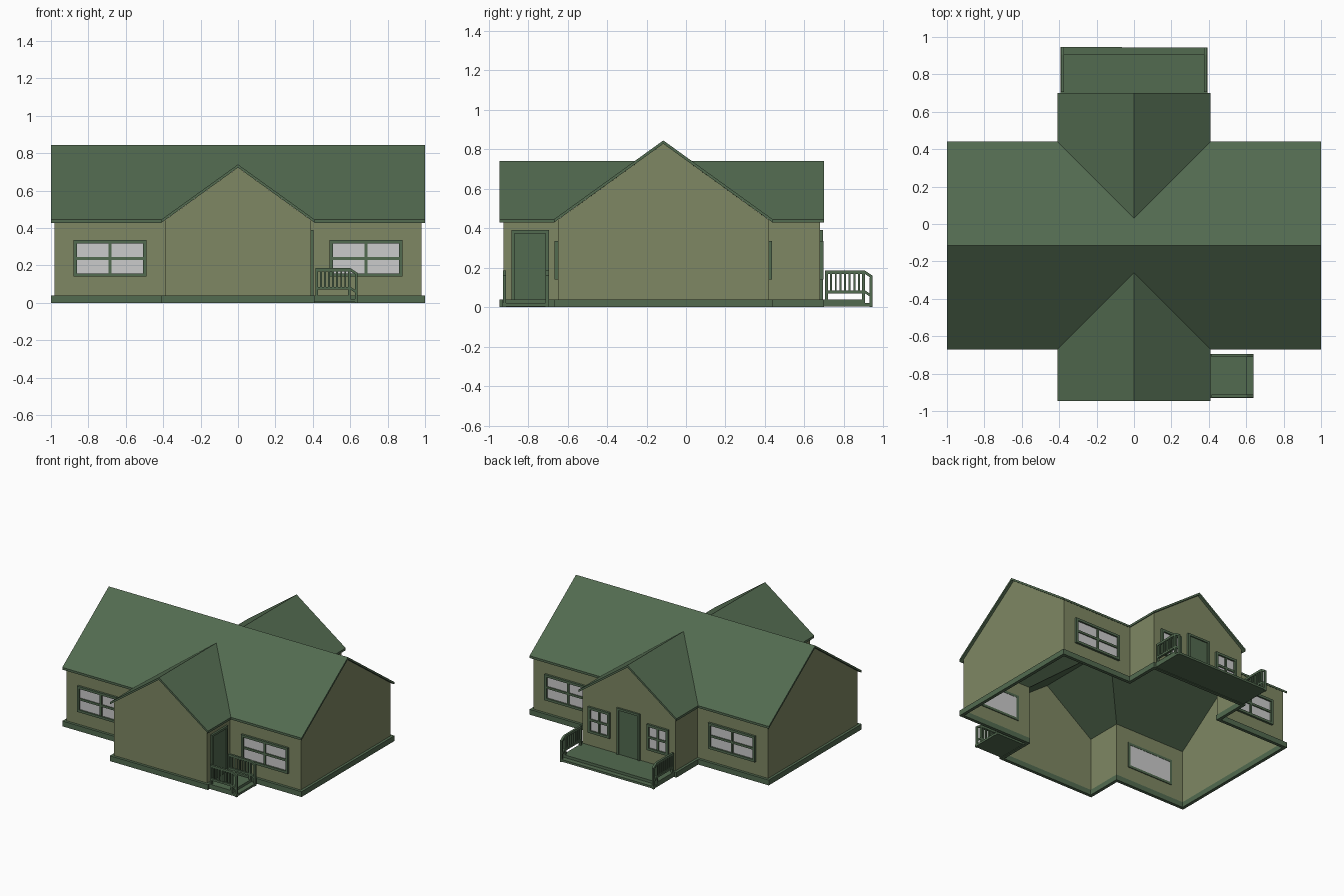
import bpy, bmesh
from math import pi
from mathutils import Matrix

if "Cube" in bpy.data.objects:
    bpy.data.objects.remove(bpy.data.objects["Cube"])


def material(name, rgb):
    m = bpy.data.materials.new(name)
    m.diffuse_color = (*rgb, 1)
    m.use_nodes = True
    m.node_tree.nodes["Principled BSDF"].inputs["Base Color"].default_value = m.diffuse_color
    return m


GREEN = material("green_trim", (0.085, 0.145, 0.08))
SAGE = material("sage_wall", (0.21, 0.245, 0.125))


def finish(name, bm, mat, matrix=None):
    me = bpy.data.meshes.new(name)
    bm.to_mesh(me)
    bm.free()
    if mat:
        me.materials.append(mat)
    ob = bpy.data.objects.new(name, me)
    if matrix:
        ob.matrix_world = matrix
    bpy.context.collection.objects.link(ob)
    return ob


def boxes(name, items, mat, matrix):
    """Boxes (x0, x1, y0, y1, z0, z1[, drop at y0]); local -y faces outward."""
    bm = bmesh.new()
    for x0, x1, y0, y1, z0, z1, *drop in items:
        for v in bmesh.ops.create_cube(bm, size=1)["verts"]:
            outer = v.co.y < 0
            v.co.x = x0 if v.co.x < 0 else x1
            v.co.z = z0 if v.co.z < 0 else z1
            v.co.y = y0 if outer else y1
            if drop and outer:
                v.co.z -= drop[0]
    return finish(name, bm, mat, matrix)


def place(x, y, angle=0):
    return Matrix.Translation((x, y, 0)) @ Matrix.Rotation(angle, 4, 'Z')


# Cross-shaped plan
W, F2, F1, RIDGE, B1, B2 = 0.41, -0.945, -0.67, -0.115, 0.44, 0.70
EAVE, TOP, WING_TOP, T = 0.445, 0.845, 0.74, 0.017


def outline(o):
    w, e, f2, f1, b1, b2 = W - o, 1 - o, F2 + o, F1 + o, B1 - o, B2 - o
    return [(-w, f2), (w, f2), (w, f1), (e, f1), (e, b1), (w, b1),
            (w, b2), (-w, b2), (-w, b1), (-e, b1), (-e, f1), (-w, f1)]


# Walls: every third side is a gable end
bm = bmesh.new()
pts = outline(0.02)
for i, (a, b) in enumerate(zip(pts, pts[1:] + pts[:1])):
    h = EAVE - T + 0.014
    poly = [(*a, 0), (*b, 0), (*b, h)]
    if i % 3 == 0:
        apex = WING_TOP if i % 6 == 0 else TOP
        poly.append(((a[0] + b[0]) / 2, (a[1] + b[1]) / 2, apex - T))
    poly.append((*a, h))
    bm.faces.new([bm.verts.new(p) for p in poly])
bmesh.ops.remove_doubles(bm, verts=bm.verts, dist=1e-5)
finish("walls", bm, SAGE)

# Base trim ring around the foot of the walls
bm = bmesh.new()
loops = [[bm.verts.new((*p, z)) for p in outline(o)]
         for o, z in ((0, 0), (0, 0.04), (0.024, 0.04), (0.024, 0))]
for k in range(4):
    A, B = loops[k], loops[(k + 1) % 4]
    for i in range(12):
        j = (i + 1) % 12
        bm.faces.new((A[i], A[j], B[j], B[i]))
bmesh.ops.recalc_face_normals(bm, faces=bm.faces)
finish("base_trim", bm, GREEN)

# Roof: main slopes and wing slopes meeting in valleys, given a thickness
bm = bmesh.new()
for eave, end in ((F1, F2), (B1, B2)):
    valley = (0, eave + (W if eave < 0 else -W), WING_TOP)
    slopes = [[(-1, eave, EAVE), (-W, eave, EAVE), valley, (W, eave, EAVE),
               (1, eave, EAVE), (1, RIDGE, TOP), (-1, RIDGE, TOP)]]
    for s in (-1, 1):
        slopes.append([(s * W, end, EAVE), (0, end, WING_TOP), valley, (s * W, eave, EAVE)])
    for poly in slopes:
        bm.faces.new([bm.verts.new(p) for p in poly])
bmesh.ops.remove_doubles(bm, verts=bm.verts, dist=1e-5)
ext = bmesh.ops.extrude_face_region(bm, geom=bm.faces[:], use_keep_orig=True)["geom"]
for v in ext:
    if isinstance(v, bmesh.types.BMVert):
        v.co.z -= T
bmesh.ops.recalc_face_normals(bm, faces=bm.faces)
finish("roof", bm, GREEN)


def frame(w, z0, z1, t, y0, y1, sill=True):
    h = w / 2
    items = [(-h, -h + t, y0, y1, z0, z1), (h - t, h, y0, y1, z0, z1),
             (-h + t, h - t, y0, y1, z1 - t, z1)]
    if sill:
        items.append((-h + t, h - t, y0, y1, z0, z0 + t))
    return items


def window(name, w, m):
    z0, z1, t = 0.14, 0.335, 0.018
    zc, h = (z0 + z1) / 2, w / 2 - t
    bars = [(-0.008, 0.008, -0.012, -0.003, z0 + t, z1 - t),
            (-h, h, -0.012, -0.003, zc - 0.008, zc + 0.008)]
    boxes(name + "_frame", frame(w, z0, z1, t, -0.016, 0.006) + bars, GREEN, m)
    boxes(name + "_glass", [(-h, h, -0.004, 0.004, z0 + t, z1 - t)], None, m)


def door(name, w, m):
    boxes(name + "_frame", frame(w, 0.035, 0.39, 0.016, -0.014, 0.004, False), GREEN, m)
    h = w / 2 - 0.016
    boxes(name + "_panel", [(-h, h, -0.006, 0.004, 0.035, 0.374)], GREEN, m)


def porch(name, w, depth, m):
    h, step = w / 2, depth - 0.038
    boxes(name + "_deck", [(-h, h, -step, 0, 0.004, 0.04)], GREEN, m)
    boxes(name + "_step", [(-h, h, -depth, -step, 0.004, 0.02)], GREEN, m)
    # Railings with balusters, a sloping end and a lower newel post
    for s, side in ((-1, "left"), (1, "right")):
        c = s * (h - 0.009)
        a, b = c - 0.008, c + 0.008
        rail = [(a, b, -step, -0.005, 0.168, 0.185),
                (a, b, -step, -0.005, 0.07, 0.085),
                (a, b, -0.019, -0.005, 0.04, 0.17),
                (a, b, -step, -step + 0.014, 0.04, 0.17),
                (a, b, -depth, -step, 0.168, 0.185, 0.025),
                (a, b, -depth, -step, 0.07, 0.085, 0.025),
                (a, b, -depth, -depth + 0.014, 0, 0.15)]
        n = 7
        for i in range(1, n + 1):
            y = -0.012 - (step - 0.019) * i / (n + 1)
            rail.append((c - 0.005, c + 0.005, y - 0.005, y + 0.005, 0.08, 0.17))
        boxes(f"{name}_railing_{side}", rail, GREEN, m)


# Windows on the main walls and beside the back door
for s, side in ((-1, "left"), (1, "right")):
    window("front_window_" + side, 0.39, place(s * 0.685, F1 + 0.02))
    window("back_window_" + side, 0.39, place(s * 0.685, B1 - 0.02, pi))
    window("back_wing_window_" + side, 0.18, place(s * 0.245, B2 - 0.02, pi))

# Doors and porches
door("back_door", 0.19, place(0, B2 - 0.02, pi))
door("side_door", 0.19, place(W - 0.02, -0.79, pi / 2))
porch("back_porch", 0.785, 0.245, place(0, B2, pi))
porch("side_porch", 0.235, 0.23, place(W, -0.812, pi / 2))
